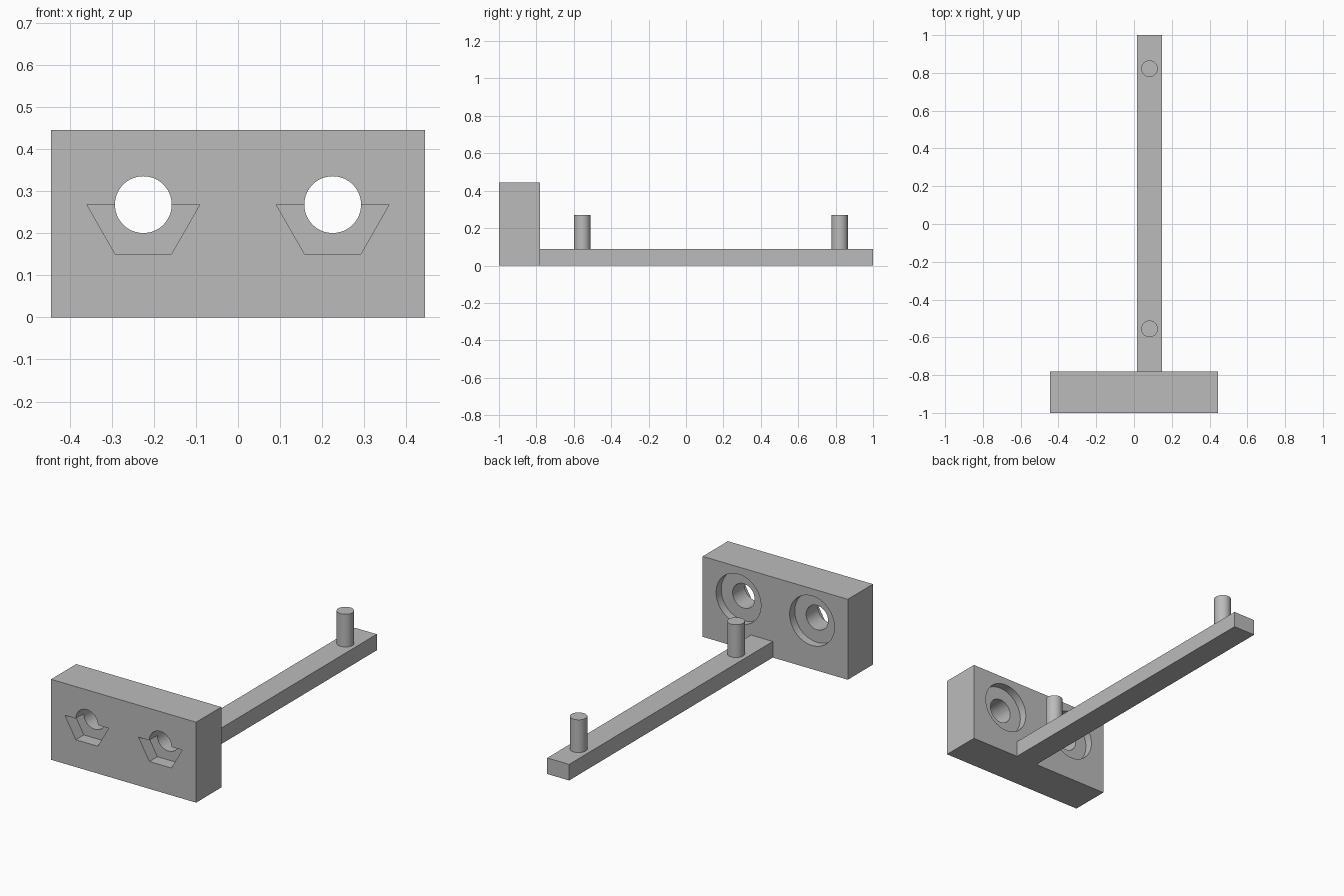
import bpy
import bmesh
from math import radians
from mathutils import Matrix, Vector

if "Cube" in bpy.data.objects:
    bpy.data.objects.remove(bpy.data.objects["Cube"], do_unlink=True)

grey = bpy.data.materials.new("plain grey")
grey.use_nodes = True
grey.diffuse_color = (0.5, 0.5, 0.5, 1)
grey.node_tree.nodes["Principled BSDF"].inputs["Base Color"].default_value = (0.5, 0.5, 0.5, 1)


def add_object(name, bm):
    bmesh.ops.recalc_face_normals(bm, faces=bm.faces)
    mesh = bpy.data.meshes.new(name)
    bm.to_mesh(mesh)
    bm.free()
    mesh.materials.append(grey)
    obj = bpy.data.objects.new(name, mesh)
    bpy.context.collection.objects.link(obj)
    return obj


def box(name, low, high):
    low, high = Vector(low), Vector(high)
    bm = bmesh.new()
    bmesh.ops.create_cube(bm, size=1)
    bmesh.ops.scale(bm, vec=high - low, verts=bm.verts)
    bmesh.ops.translate(bm, vec=(low + high) / 2, verts=bm.verts)
    return add_object(name, bm)


def cylinder(name, center, radius, depth, along_y=False):
    bm = bmesh.new()
    turn = Matrix.Rotation(radians(90 if along_y else 0), 4, 'X')
    bmesh.ops.create_cone(bm, cap_ends=True, segments=64, radius1=radius, radius2=radius,
                          depth=depth, matrix=Matrix.Translation(center) @ turn)
    return add_object(name, bm)


def prism(name, profile, y0, y1):
    bm = bmesh.new()
    face = bm.faces.new([bm.verts.new((x, y0, z)) for x, z in profile])
    side = bmesh.ops.extrude_face_region(bm, geom=[face])["geom"]
    moved = [v for v in side if isinstance(v, bmesh.types.BMVert)]
    bmesh.ops.translate(bm, vec=(0, y1 - y0, 0), verts=moved)
    return add_object(name, bm)


def activate(obj):
    bpy.ops.object.select_all(action='DESELECT')
    obj.select_set(True)
    bpy.context.view_layer.objects.active = obj


def cut(target, cutter):
    mod = target.modifiers.new("cut", 'BOOLEAN')
    mod.operation = 'DIFFERENCE'
    mod.solver = 'EXACT'
    mod.object = cutter
    activate(target)
    bpy.ops.object.modifier_apply(modifier=mod.name)
    bpy.data.objects.remove(cutter, do_unlink=True)


def smooth(obj):
    activate(obj)
    bpy.ops.object.shade_smooth_by_angle(angle=radians(30))


FRONT, BACK = -1.0, -0.78
HOLE_Z, HOLE_R = 0.268, 0.0675

# Head block with two through holes, half-hexagon pockets and rear counterbores
block = box("head_block", (-0.444, FRONT, 0), (0.444, BACK, 0.445))
for x in (-0.225, 0.225):
    cut(block, cylinder("hole_cutter", (x, -0.89, HOLE_Z), HOLE_R, 0.5, True))
    cut(block, cylinder("counterbore_cutter", (x, BACK, HOLE_Z), 0.137, 0.09, True))
    pocket = [(x - 0.134, HOLE_Z), (x - 0.067, 0.151), (x + 0.067, 0.151), (x + 0.134, HOLE_Z)]
    cut(block, prism("pocket_cutter", pocket, FRONT - 0.1, FRONT + 0.07))
smooth(block)

# Long arm reaching back from the block
box("arm", (0.015, BACK, 0), (0.149, 1, 0.089))

# Upright pins on the arm
for name, y in (("front_pin", -0.555), ("back_pin", 0.822)):
    smooth(cylinder(name, (0.082, y, 0.179), 0.044, 0.182))
